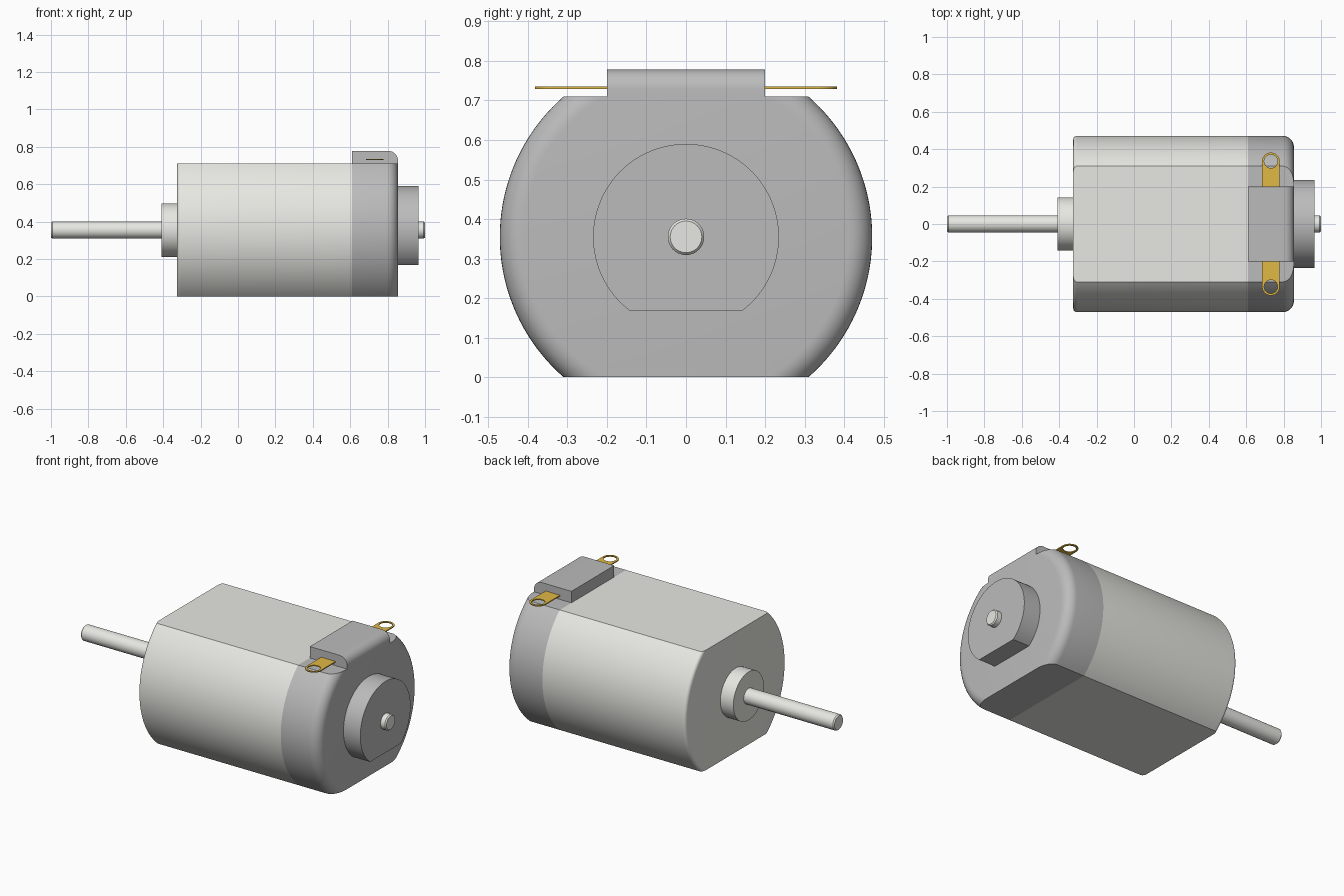
import bpy, bmesh
from math import sin, cos, pi, asin, radians

if "Cube" in bpy.data.objects:
    bpy.data.objects.remove(bpy.data.objects["Cube"])

ZC = 0.355  # height of the motor axis


def material(name, color):
    m = bpy.data.materials.new(name)
    m.diffuse_color = (*color, 1)
    m.use_nodes = True
    m.node_tree.nodes["Principled BSDF"].inputs["Base Color"].default_value = m.diffuse_color
    return m


METAL = material("pale_metal", (0.80, 0.80, 0.76))
GREY = material("grey_plastic", (0.50, 0.50, 0.50))
BRASS = material("brass", (0.75, 0.48, 0.06))


def finish(obj, mat):
    obj.data.materials.clear()
    obj.data.materials.append(mat)
    bpy.ops.object.select_all(action='DESELECT')
    obj.select_set(True)
    bpy.context.view_layer.objects.active = obj
    bpy.ops.object.shade_smooth_by_angle(angle=radians(32))
    return obj


def from_bmesh(name, bm, mat):
    bmesh.ops.remove_doubles(bm, verts=bm.verts[:], dist=1e-5)
    bmesh.ops.recalc_face_normals(bm, faces=bm.faces[:])
    me = bpy.data.meshes.new(name)
    bm.to_mesh(me)
    bm.free()
    obj = bpy.data.objects.new(name, me)
    bpy.context.collection.objects.link(obj)
    return finish(obj, mat)


def loft(name, profile, mat, low=None, high=None, n=40):
    """Round bar along x from (x, radius) pairs, cut flat below and above the axis."""
    bm = bmesh.new()
    rings = []
    for x, r in profile:
        a0 = -asin(min(1, (low or r) / r))
        a1 = asin(min(1, (high or r) / r))
        half = [a0 + (a1 - a0) * i / n for i in range(n + 1)]
        angles = half + [pi - a for a in reversed(half)]
        rings.append([bm.verts.new((x, r * cos(a), ZC + r * sin(a))) for a in angles])
    for a, b in zip(rings, rings[1:]):
        for i in range(len(a)):
            j = (i + 1) % len(a)
            bm.faces.new((a[i], a[j], b[j], b[i]))
    bm.faces.new(rings[0])
    bm.faces.new(rings[-1])
    return from_bmesh(name, bm, mat)


def fillet(x, r, f, side, n=8):
    """Rounded end at x; side is -1 for the start and 1 for the finish."""
    pts = [(x - side * f * (1 - sin(i / n * pi / 2)),
            r - f * (1 - cos(i / n * pi / 2))) for i in range(n + 1)]
    return pts if side > 0 else pts[::-1]


# Can and end cap with flat top and bottom
loft("motor_can", fillet(-0.325, 0.471, 0.02, -1) + [(0.61, 0.471)], METAL, ZC, ZC)
loft("end_cap", [(0.61, 0.471)] + fillet(0.855, 0.471, 0.06, 1), GREY, ZC, ZC)

# Bearing housings and shaft
loft("front_bearing", [(-0.41, 0.143), (-0.32, 0.143)], METAL)
loft("rear_bearing", [(0.85, 0.235), (0.965, 0.235)], GREY, low=0.187)
loft("shaft", [(-1, 0.040), (-0.993, 0.046), (0.993, 0.046), (1, 0.040)], METAL, n=20)

# Terminal block with rounded rear top edge
side = [(0.61, 0.70), (0.855, 0.70)]
side += [(0.805 + 0.05 * cos(i / 8 * pi / 2), 0.728 + 0.05 * sin(i / 8 * pi / 2)) for i in range(9)]
side += [(0.61, 0.778)]
bm = bmesh.new()
face = bm.faces.new([bm.verts.new((x, -0.2, z)) for x, z in side])
ext = bmesh.ops.extrude_face_region(bm, geom=[face], use_keep_orig=True)
bmesh.ops.translate(bm, vec=(0, 0.4, 0), verts=[v for v in ext["geom"] if isinstance(v, bmesh.types.BMVert)])
from_bmesh("terminal_block", bm, GREY)

# Brass terminal tabs: rounded strip with an eyelet
TX, TY = 0.732, 0.335
outline = [(TX + 0.047, 0.15)]
outline += [(TX + 0.047 * cos(i / 20 * pi), TY + 0.047 * sin(i / 20 * pi)) for i in range(21)]
outline += [(TX - 0.047, 0.15)]
hole = [(TX + 0.036 * cos(i / 32 * 2 * pi), TY + 0.036 * sin(i / 32 * 2 * pi)) for i in range(32)]
for name, s in (("terminal_left", 1), ("terminal_right", -1)):
    cu = bpy.data.curves.new(name + "_outline", 'CURVE')
    cu.dimensions = '2D'
    cu.fill_mode = 'BOTH'
    cu.extrude = 0.003
    for pts in (outline, hole):
        sp = cu.splines.new('POLY')
        sp.points.add(len(pts) - 1)
        for p, (x, y) in zip(sp.points, pts):
            p.co = (x, s * y, 0, 1)
        sp.use_cyclic_u = True
    obj = bpy.data.objects.new(name, cu)
    bpy.context.collection.objects.link(obj)
    obj.location.z = 0.732
    bpy.ops.object.select_all(action='DESELECT')
    obj.select_set(True)
    bpy.context.view_layer.objects.active = obj
    bpy.ops.object.convert(target='MESH')
    finish(bpy.context.view_layer.objects.active, BRASS)
